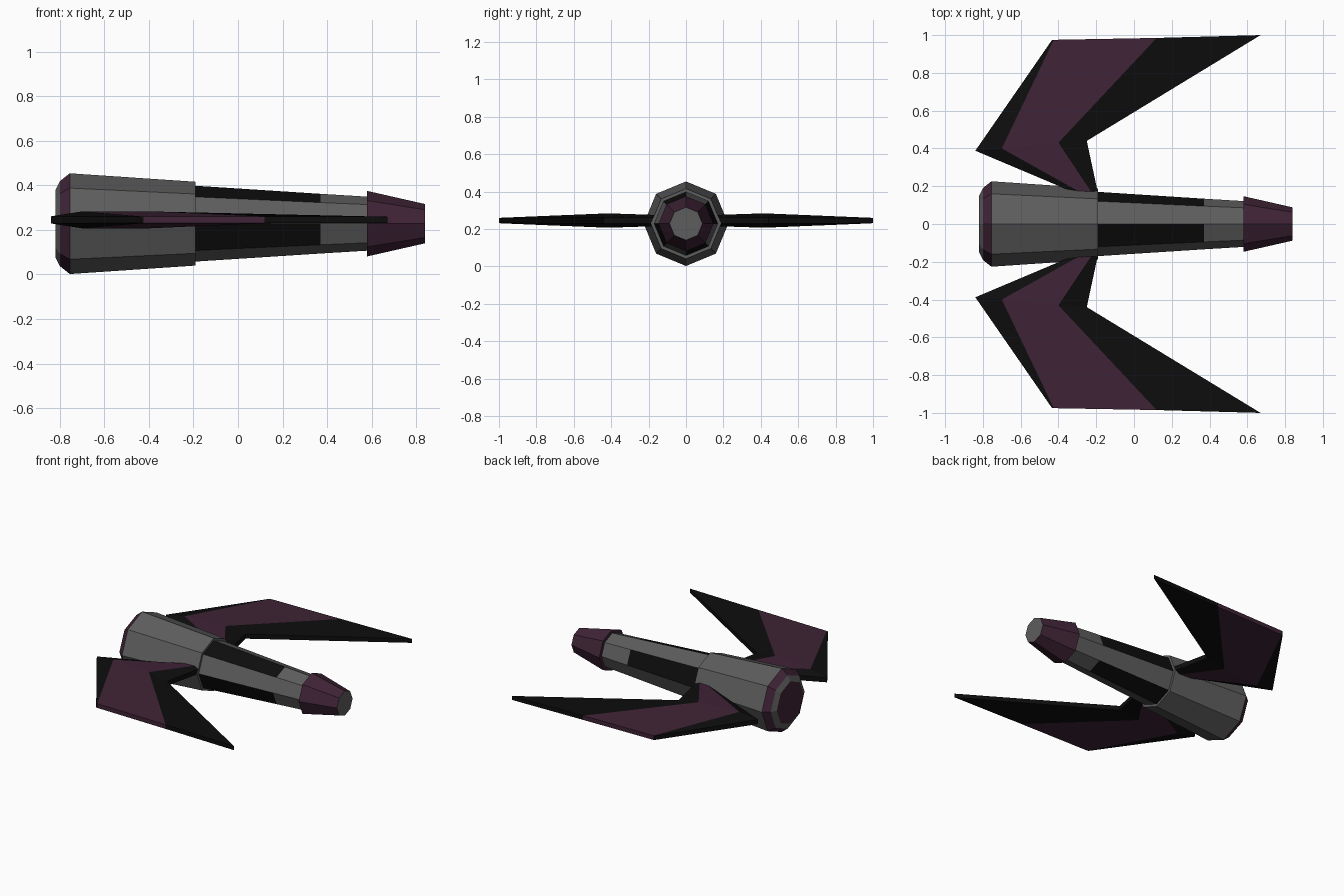
import bpy
from math import cos, sin, pi

cube = bpy.data.objects.get("Cube")
if cube:
    bpy.data.objects.remove(cube)


def material(name, rgb):
    m = bpy.data.materials.new(name)
    m.use_nodes = True
    color = (*rgb, 1.0)
    m.diffuse_color = color
    bsdf = next(n for n in m.node_tree.nodes if n.type == 'BSDF_PRINCIPLED')
    bsdf.inputs["Base Color"].default_value = color
    return m


GREY, PURPLE, BLACK = 0, 1, 2
MATERIALS = [
    material("hull grey", (0.11, 0.11, 0.11)),
    material("dark purple", (0.05, 0.017, 0.037)),
    material("near black", (0.004, 0.004, 0.004)),
]
AXIS_Z = 0.228
WING_Z = 0.245
SIDES = 8


def add_mesh(name, verts, faces, colours):
    mesh = bpy.data.meshes.new(name)
    mesh.from_pydata(verts, [], faces)
    for m in MATERIALS:
        mesh.materials.append(m)
    for poly, c in zip(mesh.polygons, colours):
        poly.material_index = c
    mesh.update()
    obj = bpy.data.objects.new(name, mesh)
    bpy.context.collection.objects.link(obj)
    return obj


def octagon_loft(name, rings, band_colour, rear_colour, front_colour):
    """Eight-sided tube along x; rings are (x, radius)."""
    verts, faces, colours = [], [], []
    for x, r in rings:
        for k in range(SIDES):
            a = 2 * pi * k / SIDES
            verts.append((x, r * cos(a), AXIS_Z + r * sin(a)))
    for i in range(len(rings) - 1):
        for k in range(SIDES):
            a, b = i * SIDES + k, i * SIDES + (k + 1) % SIDES
            faces.append((a, b, b + SIDES, a + SIDES))
            colours.append(band_colour(i, k))
    last = (len(rings) - 1) * SIDES
    faces.append(tuple(reversed(range(SIDES))))
    faces.append(tuple(range(last, last + SIDES)))
    colours += [rear_colour, front_colour]
    return add_mesh(name, verts, faces, colours)


# Rear engine hull with a purple rim and end plate
octagon_loft("engine_hull",
             [(-0.82, 0.15), (-0.80, 0.19), (-0.755, 0.226), (-0.19, 0.188)],
             lambda i, k: PURPLE if i == 1 else GREY, PURPLE, GREY)

# Tapered fuselage with alternating black panels
octagon_loft("fuselage",
             [(-0.22, 0.172), (0.37, 0.134), (0.60, 0.12)],
             lambda i, k: BLACK if i == 0 and k % 2 == 0 else GREY, GREY, GREY)

# Nose cone with a grey end plate
octagon_loft("nose", [(0.58, 0.147), (0.84, 0.088)],
             lambda i, k: PURPLE, PURPLE, GREY)

# Wing sections from root to tip: leading edge, two ridges, trailing edge
WING = [
    [(-0.30, 0.16, 0.017), (-0.27, 0.16, 0.03), (-0.22, 0.16, 0.03), (-0.19, 0.16, 0.017)],
    [(-0.84, 0.388, 0.016), (-0.70, 0.40, 0.038), (-0.40, 0.43, 0.038), (-0.25, 0.44, 0.016)],
    [(-0.435, 0.973, 0.014), (-0.425, 0.975, 0.015), (0.12, 0.985, 0.015), (0.67, 1.0, 0.014)],
]


def build_wing(name, side):
    verts, faces, colours = [], [], []
    for section in WING:
        top = [(x, side * y, WING_Z + h) for x, y, h in section]
        bottom = [(x, side * y, WING_Z - h) for x, y, h in reversed(section)]
        verts += top + bottom
    n = 8
    for i in range(len(WING) - 1):
        for k in range(n):
            a, b = i * n + k, i * n + (k + 1) % n
            faces.append((a, b, b + n, a + n))
            colours.append(PURPLE if k in (1, 5) else BLACK)
    # Root and tip ends, split so each strip keeps its colour
    for base, flip in ((0, True), (2 * n, False)):
        for k in range(3):
            f = [base + k, base + k + 1, base + 6 - k, base + 7 - k]
            faces.append(f[::-1] if flip else f)
            colours.append(PURPLE if k == 1 else BLACK)
    if side > 0:
        faces = [tuple(reversed(f)) for f in faces]
    return add_mesh(name, verts, faces, colours)


build_wing("back_wing", 1)
build_wing("front_wing", -1)
